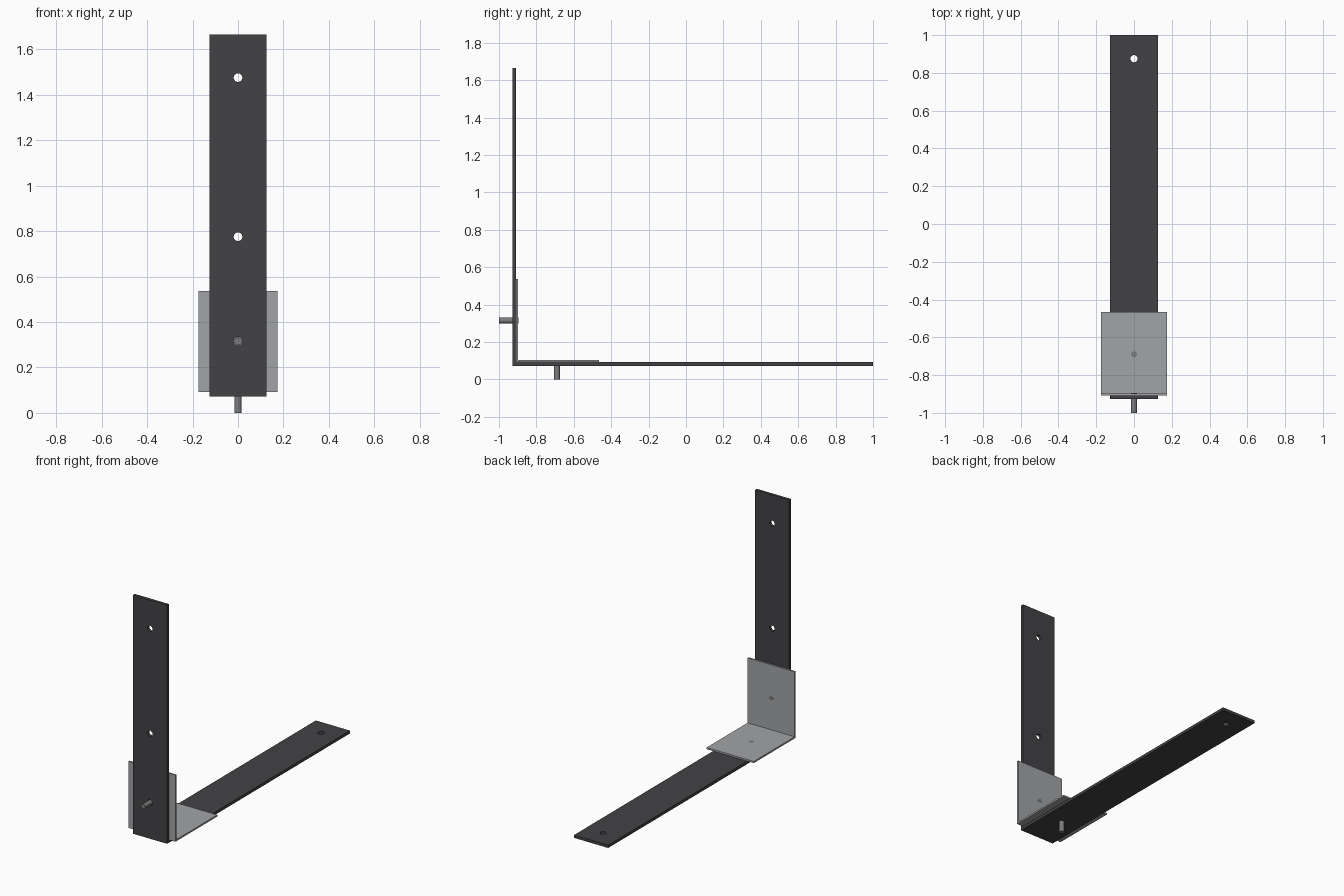
import bpy, bmesh
from math import pi

if "Cube" in bpy.data.objects:
    bpy.data.objects.remove(bpy.data.objects["Cube"])


def material(name, rgb):
    m = bpy.data.materials.new(name)
    m.diffuse_color = (*rgb, 1)
    m.use_nodes = True
    m.node_tree.nodes["Principled BSDF"].inputs["Base Color"].default_value = m.diffuse_color
    return m


DARK = material("dark_steel", (0.055, 0.055, 0.06))
PLATE = material("plain_steel", (0.36, 0.37, 0.385))
BOLT = material("bolt_steel", (0.2, 0.2, 0.21))


def angle_bar(name, half_w, y0, z0, y1, z1, t, mat):
    """L profile in the YZ plane, extruded across x."""
    profile = [(y0, z0), (y1, z0), (y1, z0 + t), (y0 + t, z0 + t), (y0 + t, z1), (y0, z1)]
    bm = bmesh.new()
    face = bm.faces.new([bm.verts.new((-half_w, y, z)) for y, z in profile])
    out = bmesh.ops.extrude_face_region(bm, geom=[face])
    verts = [v for v in out["geom"] if isinstance(v, bmesh.types.BMVert)]
    bmesh.ops.translate(bm, verts=verts, vec=(2 * half_w, 0, 0))
    bmesh.ops.recalc_face_normals(bm, faces=bm.faces)
    me = bpy.data.meshes.new(name)
    bm.to_mesh(me)
    bm.free()
    ob = bpy.data.objects.new(name, me)
    bpy.context.collection.objects.link(ob)
    me.materials.append(mat)
    return ob


def rod(name, r, y, z, length, along_y=False, mat=None):
    """Cylinder centred at (0, y, z), along z or y."""
    bpy.ops.mesh.primitive_cylinder_add(vertices=32, radius=r, depth=length, location=(0, y, z),
                                        rotation=(pi / 2 if along_y else 0, 0, 0))
    ob = bpy.context.object
    ob.name = name
    if mat:
        ob.data.materials.append(mat)
    return ob


def drill(target, y, z, along_y, r=0.019):
    cutter = rod("hole_cutter", r, y, z, 0.12, along_y)
    cutter.hide_render = True
    mod = target.modifiers.new("hole", "BOOLEAN")
    mod.operation = "DIFFERENCE"
    mod.solver = "EXACT"
    mod.object = cutter
    bpy.context.view_layer.objects.active = target
    bpy.ops.object.modifier_apply(modifier=mod.name)
    bpy.data.objects.remove(cutter, do_unlink=True)


def smooth(ob):
    bpy.ops.object.select_all(action="DESELECT")
    ob.select_set(True)
    bpy.context.view_layer.objects.active = ob
    bpy.ops.object.shade_smooth_by_angle()


# Long angle bracket with holes in both legs
bracket = angle_bar("angle_bracket", 0.126, -0.927, 0.073, 1.0, 1.665, 0.019, DARK)
for z in (0.315, 0.775, 1.475):
    drill(bracket, -0.918, z, True)
for y in (-0.69, 0.875):
    drill(bracket, y, 0.082, False)
smooth(bracket)

# Wider short reinforcing plate nested in the corner
plate = angle_bar("corner_plate", 0.174, -0.908, 0.092, -0.466, 0.536, 0.011, PLATE)

# Bolts through both layers, ends just showing on the plate
smooth(rod("vertical_bolt", 0.016, -0.69, 0.052, 0.104, False, BOLT))
smooth(rod("horizontal_bolt", 0.016, -0.948, 0.315, 0.104, True, BOLT))
